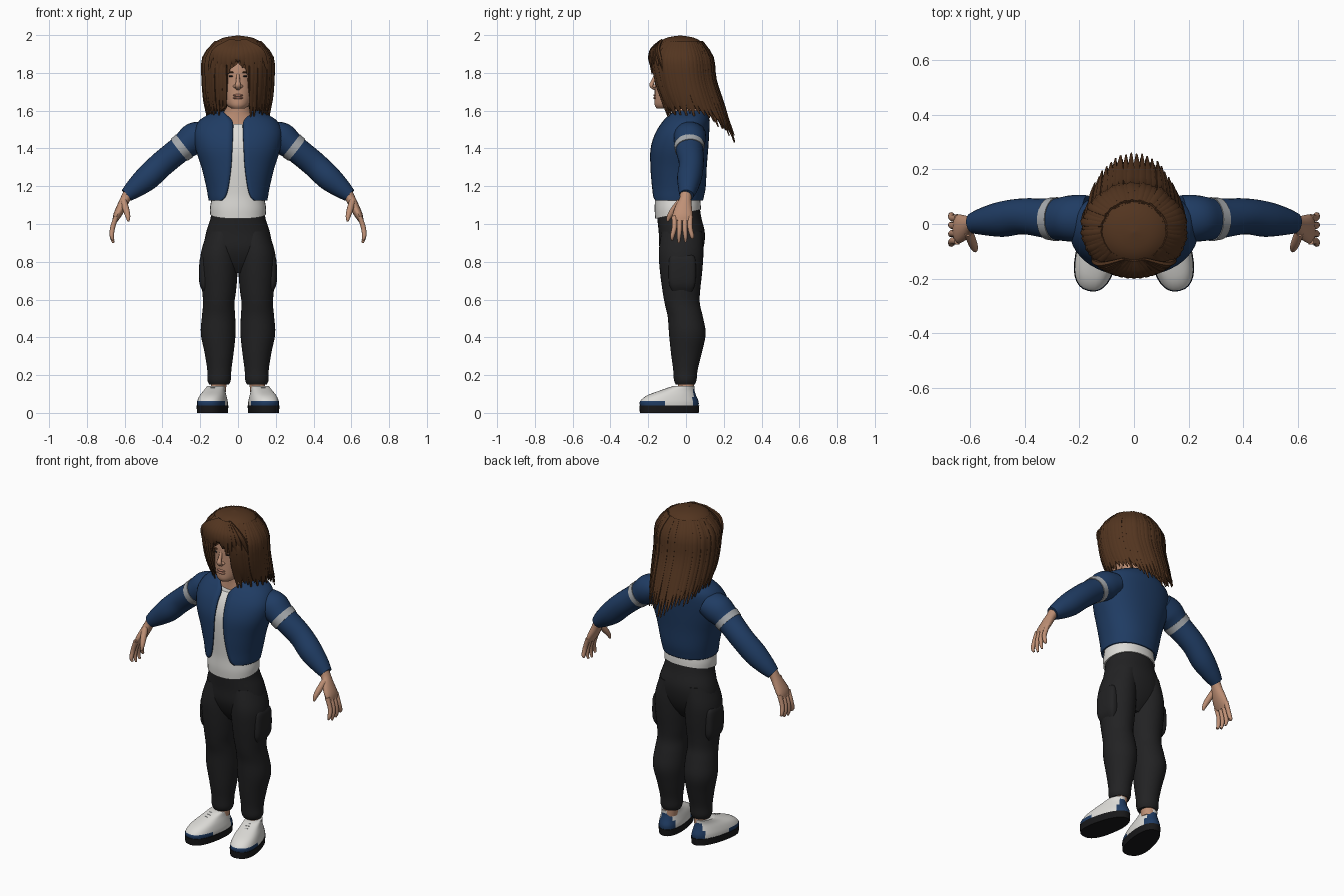
import bpy, bmesh, math, random
from mathutils import Vector

random.seed(4)
cube = bpy.data.objects.get("Cube")
if cube:
    bpy.data.objects.remove(cube, do_unlink=True)


def material(name, r, g, b):
    m = bpy.data.materials.new(name)
    m.use_nodes = True
    m.diffuse_color = (r, g, b, 1)
    bsdf = next(n for n in m.node_tree.nodes if n.type == 'BSDF_PRINCIPLED')
    bsdf.inputs["Base Color"].default_value = (r, g, b, 1)
    bsdf.inputs["Roughness"].default_value = 0.8
    return m


SKIN = material("skin", .52, .28, .18)
LIP = material("lip", .42, .19, .13)
HAIR = material("brown hair", .085, .035, .014)
NAVY = material("navy cloth", .014, .045, .125)
GREY = material("grey band", .38, .40, .42)
WHITE = material("off white", .72, .71, .68)
BLACK = material("charcoal cloth", .016, .016, .017)
SOLE = material("dark rubber", .009, .009, .01)


def smooth(rows, n):
    """Catmull-Rom interpolation between stations."""
    out = []
    for i in range(len(rows) - 1):
        quad = (rows[max(i - 1, 0)], rows[i], rows[i + 1], rows[min(i + 2, len(rows) - 1)])
        for k in range(n):
            t = k / n
            out.append([b + .5 * t * (c - a + t * (2*a - 5*b + 4*c - d + t * (3*(b - c) + d - a)))
                        if n > 1 else b for a, b, c, d in zip(*quad)])
    return out + [list(rows[-1])]


def build(name, parts, mats, slit=False, angle=50, rule=None):
    """Skin lists of rings into one object."""
    bm = bmesh.new()
    for rings in parts:
        vs = [[bm.verts.new(p) for p in ring] for ring in rings]
        m = len(vs[0])
        for a, b in zip(vs, vs[1:]):
            for j in range(m - 1 if slit else m):
                k = (j + 1) % m
                bm.faces.new((a[j], a[k], b[k], b[j]))
        if not slit:
            bm.faces.new(vs[0])
            bm.faces.new(vs[-1])
    bmesh.ops.recalc_face_normals(bm, faces=bm.faces)
    if rule:
        for f in bm.faces:
            f.material_index = rule(f.calc_center_median())
    me = bpy.data.meshes.new(name)
    bm.to_mesh(me)
    bm.free()
    for m in mats:
        me.materials.append(m)
    me.shade_smooth()
    me.set_sharp_from_angle(angle=math.radians(angle))
    ob = bpy.data.objects.new(name, me)
    bpy.context.collection.objects.link(ob)
    return ob


def loft(name, rows, mats, n=4, sides=32, p=1.0, slit=False, toe=0, rule=None):
    """Stacked level rings: x, y, z, rx, ry, and front drop (or half opening if slit)."""
    power = lambda v: math.copysign(abs(v) ** p, v)
    rings = []
    for x, y, z, rx, ry, e in smooth(rows, n):
        a = math.asin(min(1, max(e, 0) / rx) ** (1 / p)) if slit else 0
        ring = []
        for j in range(sides):
            t = a + (2 * math.pi - 2 * a) * j / (sides - 1 if slit else sides)
            c = math.cos(t)
            ring.append((x + rx * power(math.sin(t)) * (1 + toe * c), y - ry * power(c),
                         z if slit else z - e * c))
        rings.append(ring)
    return build(name, [rings], mats, slit, rule=rule)


def tube(rows, ref, n=4, sides=12):
    """Rings across a path of x, y, z, radius across ref, radius along ref."""
    rows = smooth(rows, n)
    pts = [Vector(r[:3]) for r in rows]
    rings = []
    for i, r in enumerate(rows):
        t = (pts[min(i + 1, len(pts) - 1)] - pts[max(i - 1, 0)]).normalized()
        u = (Vector(ref) - Vector(ref).dot(t) * t).normalized()
        v = t.cross(u)
        rings.append([pts[i] + u * r[4] * math.cos(q) + v * r[3] * math.sin(q)
                      for q in (2 * math.pi * j / sides for j in range(sides))])
    return rings


def ball(name, loc, scale, mat):
    bpy.ops.mesh.primitive_uv_sphere_add(segments=16, ring_count=10, radius=1, location=loc)
    ob = bpy.context.object
    ob.name, ob.scale = name, scale
    ob.data.materials.append(mat)
    ob.data.shade_smooth()


X, Y = (1, 0, 0), (0, 1, 0)

# Head, neck and face
loft("head", [(0, -.115, 1.612, .035, .04, 0), (0, -.088, 1.632, .062, .078, 0),
              (0, -.06, 1.68, .085, .106, 0), (0, -.04, 1.75, .1, .125, 0),
              (0, -.03, 1.83, .105, .135, 0), (0, -.03, 1.9, .095, .115, 0),
              (0, -.03, 1.95, .05, .06, 0)], [SKIN])
loft("neck", [(0, .01, 1.5, .12, .09, 0), (0, .01, 1.555, .1, .085, 0),
              (0, 0, 1.6, .072, .075, 0), (0, -.01, 1.68, .068, .072, 0)], [SKIN])
build("nose", [tube([(0, -.158, 1.795, .008, .008), (0, -.175, 1.755, .011, .01),
                     (0, -.182, 1.733, .016, .012), (0, -.163, 1.715, .012, .008)], Y)], [SKIN])
for z in (1.681, 1.667):
    ball("lip", (0, -.162, z), (.027, .011, .007), LIP)
for s, side in ((1, "left"), (-1, "right")):
    ball(side + "_nostril", (s * .015, -.166, 1.729), (.011, .011, .009), SKIN)
    ball(side + "_eye", (s * .034, -.152, 1.782), (.015, .01, .006), SOLE)
    ball(side + "_brow", (s * .036, -.155, 1.803), (.022, .01, .005), HAIR)

# Hair: a parted shell under hanging locks and a short fringe
loft("hair_shell", [(0, -.03, 1.998, .002, .002, 0), (0, -.03, 1.985, .08, .075, 0),
                    (0, -.027, 1.95, .135, .125, 0), (0, -.025, 1.89, .175, .158, 0),
                    (0, -.025, 1.85, .175, .158, .002), (0, -.022, 1.81, .176, .157, .05),
                    (0, -.015, 1.76, .177, .153, .066), (0, .005, 1.68, .175, .145, .068),
                    (0, .025, 1.61, .165, .14, .075)], [HAIR], sides=48, slit=True)
locks = []
COUNT = 46
for layer in range(2):
    for k in range(COUNT):
        t = .43 + (2 * math.pi - .86) * k / (COUNT - 1)
        sx, cy = math.sin(t), math.cos(t)
        b = max(0, -cy)
        g = random.uniform(.98, 1.03) - .1 * layer
        tip = 1.585 - .14 * b * b + random.uniform(-.025, .025) + .03 * layer
        w = random.uniform(.015, .02)
        path = []
        for z, y, rx, ry, r in ((1.965, -.022, .115, .105, .6), (1.88, -.025, .176, .159, 1),
                                (1.76, -.015 + .01 * b, .179, .155, 1),
                                (1.66 - .04 * b, .01 + .04 * b, .172, .147, .9),
                                (tip, .03 + .09 * b, .162, .138, .2)):
            path.append((sx * rx * g, y - cy * ry * g, z, w * r, .012 * r))
        locks.append(tube(path, (sx, -cy, 0), n=3, sides=6))
build("hair_locks", locks, [HAIR], angle=65)
fringe = []
for k in range(-6, 7):
    tip = 1.865 - .03 * min(abs(k), 2) + random.uniform(-.015, .01)
    path = []
    for f, z, d, r in ((.25, 1.97, .11, .6), (.75, 1.925, .155, 1),
                       (.95, 1.875, .167, 1), (1.05, tip, .163, .2)):
        x = k * .024 * f
        path.append((x, -.022 - d * math.sqrt(1 - (x / .19) ** 2), z, .019 * r, .012 * r))
    fringe.append(tube(path, (0, -1, .3), n=3, sides=6))
build("hair_fringe", fringe, [HAIR], angle=65)

# Shirt and open jacket
body = [(0, -.045, 1.125, .15, .13, .085), (0, -.044, 1.145, .154, .134, .066),
        (0, -.04, 1.2, .164, .14, .05), (0, -.04, 1.3, .188, .145, .036),
        (0, -.035, 1.4, .22, .148, .03), (0, -.02, 1.48, .23, .138, .027),
        (0, 0, 1.54, .205, .12, .028), (0, .01, 1.575, .155, .1, .06),
        (0, .015, 1.597, .105, .085, .085)]
jacket = loft("jacket", body, [NAVY], sides=48, p=.9, slit=True)
shell = jacket.modifiers.new("thickness", 'SOLIDIFY')
shell.thickness, shell.offset = .01, 0
hem = [(0, -.042, 1.052, .148, .121, .024), (0, -.044, 1.09, .148, .122, .01)]
loft("shirt", hem + [(x, y, z, rx - .014, ry - .014, 0) for x, y, z, rx, ry, e in body[1:6]]
     + [(0, -.004, 1.53, .19, .106, 0)], [WHITE], p=.9)

# Trousers seat
loft("trouser_seat", [(0, -.04, 1.06, .14, .113, .024), (0, -.034, 1.02, .148, .116, .01),
                      (0, -.022, .95, .17, .122, 0), (0, -.024, .87, .178, .116, 0),
                      (0, -.024, .8, .14, .09, 0), (0, -.024, .74, .06, .05, 0)], [BLACK], p=.92)

# Limbs
sleeve = [(.17, .02, 1.475, .07, .085), (.23, .02, 1.452, .085, .085),
          (.295, .018, 1.405, .07, .075), (.40, .028, 1.32, .068, .066),
          (.48, .018, 1.245, .067, .065), (.545, .01, 1.19, .053, .052),
          (.59, .003, 1.152, .037, .038)]
palm = [(.575, 0, 1.17, .03, .033), (.595, -.003, 1.135, .026, .031),
        (.617, -.012, 1.09, .025, .044), (.64, -.018, 1.045, .021, .053),
        (.652, -.02, 1.015, .013, .046)]
thumb = [(.605, -.03, 1.12, .017, .017), (.592, -.065, 1.075, .017, .017),
         (.583, -.088, 1.04, .013, .013), (.58, -.098, 1.015, .006, .006)]
leg = [(.08, -.022, .96, .08, .108, 0), (.098, -.026, .85, .098, .118, 0),
       (.1, -.026, .75, .098, .112, 0), (.1, -.025, .65, .09, .1, 0),
       (.102, -.02, .58, .083, .093, 0), (.103, -.004, .51, .088, .093, 0),
       (.105, .007, .42, .092, .097, 0), (.1, .002, .32, .077, .082, 0),
       (.099, -.003, .23, .064, .065, 0), (.1, -.004, .175, .062, .06, 0),
       (.1, -.004, .15, .052, .05, 0)]
upper = [(0, -.09, .04, .073, .158, 0), (0, -.09, .062, .072, .157, 0),
         (0, -.078, .092, .064, .132, 0), (0, -.045, .12, .052, .09, 0),
         (0, -.01, .143, .045, .055, 0)]


def shoe_colour(c):
    """Navy toe rim and heel panel."""
    return int((c.z < .064 and c.y < -.12) or (c.y > .03 and c.z < .125))


for s, side in ((1, "left"), (-1, "right")):
    flip = lambda rows: [(s * r[0],) + tuple(r[1:]) for r in rows]
    build(side + "_sleeve", [tube(flip(sleeve), Y, 6, 24)], [NAVY])
    stripe = [(*r[:3], r[3] + .004, r[4] + .004) for r in smooth(sleeve, 6)[11:14]]
    build(side + "_sleeve_band", [tube(flip(stripe), Y, 1, 24)], [GREY])
    # Hand
    digits = [tube(flip(palm), Y, 4, 16), tube(flip(thumb), X)]
    for k, tip in enumerate((.915, .9, .905, .925)):
        y = -.062 + .028 * k
        e = y * 1.25 + .005
        digits.append(tube(flip([(.645, y, 1.04, .013, .014), (.664, y, .98, .013, .013),
                                 (.668, e, .935, .011, .011), (.66, e, tip, .006, .006)]), Y))
    build(side + "_hand", digits, [SKIN])
    # Trouser leg with side pocket
    loft(side + "_trouser_leg", flip(leg), [BLACK])
    loft(side + "_pocket", flip([(.17, -.02, .84, .015, .05, 0), (.172, -.02, .81, .031, .07, 0),
                                 (.172, -.02, .69, .033, .07, 0), (.168, -.02, .64, .015, .05, 0)]),
         [BLACK], p=.6)
    loft(side + "_ankle", flip([(.105, 0, .11, .04, .042, 0), (.1, 0, .18, .042, .044, 0)]), [SKIN])
    # Shoe, turned outward
    shoe = [loft(side + "_sole", [(0, -.09, 0, .073, .158, 0), (0, -.09, .04, .076, .161, 0)],
                 [SOLE], n=1, p=.85, toe=.12),
            loft(side + "_shoe_upper", upper, [WHITE, NAVY], p=.85, toe=.12, rule=shoe_colour)]
    laces = [tube([(-.024, y, z - .004, .003, .003), (0, y, z, .003, .003),
                   (.024, y, z - .004, .003, .003)], Y, 2, 6)
             for y, z in ((-.115, .125), (-.095, .132), (-.075, .138))]
    shoe.append(build(side + "_laces", laces, [GREY]))
    for ob in shoe:
        ob.location.x = s * .113
        ob.rotation_euler.z = s * math.radians(12)
